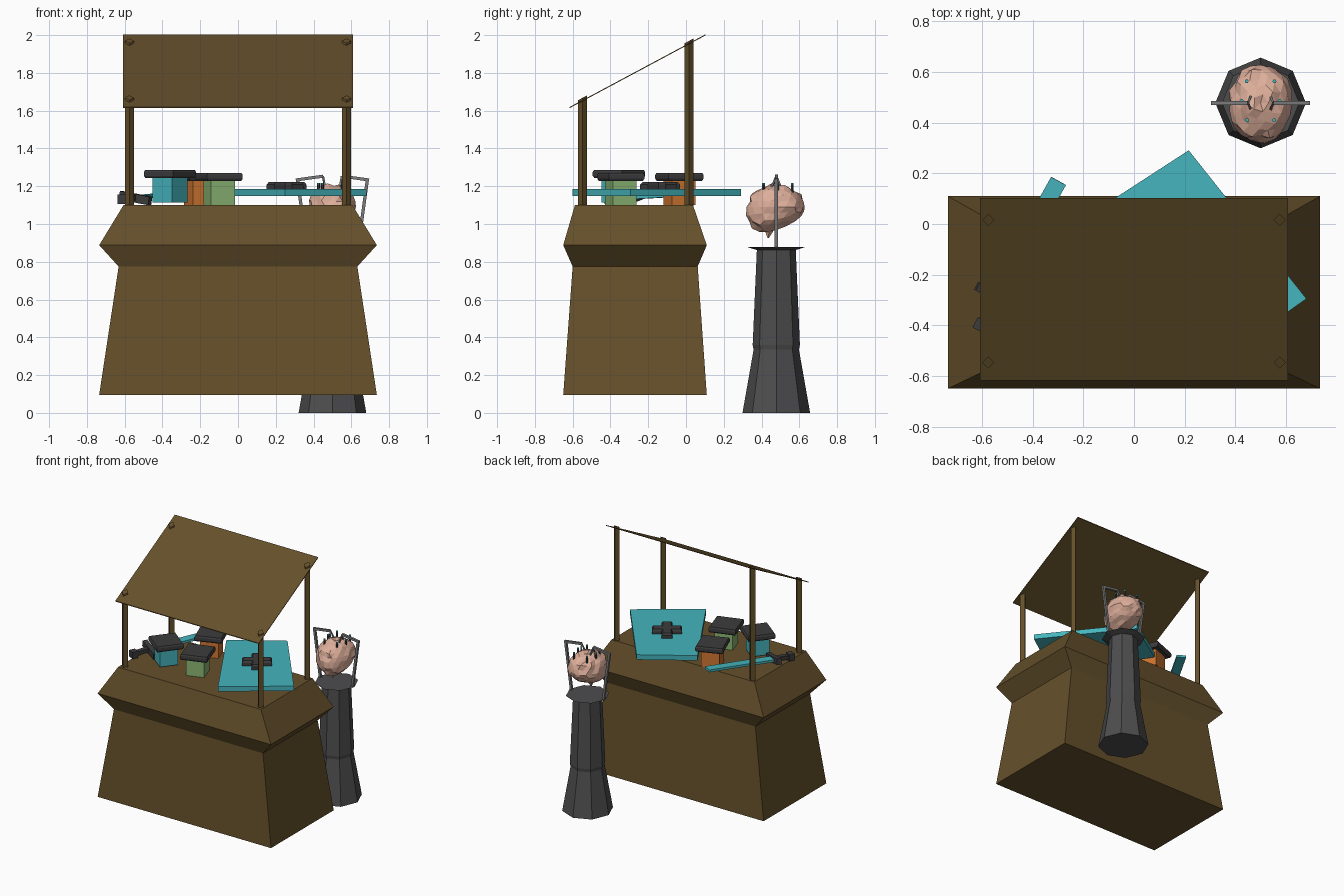
import bpy, bmesh, random
from math import sin, cos, pi, radians, atan2
from mathutils import Vector

if "Cube" in bpy.data.objects:
    bpy.data.objects.remove(bpy.data.objects["Cube"])

random.seed(4)


def material(name, rgb):
    m = bpy.data.materials.new(name)
    m.diffuse_color = (*rgb, 1)
    m.use_nodes = True
    m.node_tree.nodes["Principled BSDF"].inputs["Base Color"].default_value = m.diffuse_color
    return m


WOOD = material("wood", (0.13, 0.08, 0.024))
TEAL = material("teal", (0.06, 0.46, 0.51))
DARK = material("dark", (0.045, 0.045, 0.048))
STONE = material("stone", (0.075, 0.075, 0.078))
METAL = material("metal", (0.2, 0.2, 0.2))
ORANGE = material("orange", (0.62, 0.18, 0.03))
GREEN = material("green", (0.26, 0.46, 0.17))
FLESH = material("flesh", (0.72, 0.42, 0.32))


def finish(bm, name, mat):
    bmesh.ops.recalc_face_normals(bm, faces=bm.faces)
    me = bpy.data.meshes.new(name)
    bm.to_mesh(me)
    bm.free()
    me.materials.append(mat)
    ob = bpy.data.objects.new(name, me)
    bpy.context.collection.objects.link(ob)
    return ob


def loft(name, rings, mat):
    """Closed solid through a list of equally sized point rings."""
    bm = bmesh.new()
    vs = [[bm.verts.new(p) for p in r] for r in rings]
    n = len(vs[0])
    for a, b in zip(vs, vs[1:]):
        for i in range(n):
            j = (i + 1) % n
            bm.faces.new((a[i], a[j], b[j], b[i]))
    bm.faces.new(vs[0])
    bm.faces.new(vs[-1])
    return finish(bm, name, mat)


def rect(x0, x1, y0, y1, z):
    return [(x0, y0, z), (x1, y0, z), (x1, y1, z), (x0, y1, z)]


def ngon(cx, cy, r, z, n):
    return [(cx + r * cos(2 * pi * i / n), cy + r * sin(2 * pi * i / n), z) for i in range(n)]


def turned(pts, cx, cy, angle, z):
    c, s = cos(angle), sin(angle)
    return [(cx + x * c - y * s, cy + x * s + y * c, z) for x, y in pts]


def square(s):
    h = s / 2
    return [(-h, -h), (h, -h), (h, h), (-h, h)]


def bar(name, a, b, w, h, mat):
    """Box bar from a to b, w wide and h thick."""
    a, b = Vector(a), Vector(b)
    d = (b - a).normalized()
    side = d.cross(Vector((0, 0, 1)))
    side = side.normalized() if side.length > 0.01 else Vector((1, 0, 0))
    up = side.cross(d)
    rings = [[p + side * sx * w / 2 + up * sy * h / 2
              for sx, sy in ((-1, -1), (1, -1), (1, 1), (-1, 1))] for p in (a, b)]
    return loft(name, rings, mat)


# Counter
loft("counter", [rect(-0.735, 0.735, -0.65, 0.11, 0.095),
                 rect(-0.632, 0.632, -0.6, 0.062, 0.775),
                 rect(-0.735, 0.735, -0.65, 0.11, 0.888),
                 rect(-0.606, 0.606, -0.588, 0.037, 1.1)], WOOD)

# Sloping roof sheet and its posts
SLOPE = 0.385 / 0.72


def roof_z(y):
    return 1.613 + (y + 0.617) * SLOPE


roof = [(x, y, roof_z(y)) for x, y in ((-0.608, -0.617), (0.608, -0.617), (0.608, 0.103), (-0.608, 0.103))]
loft("roof", [roof, [(x, y, z + 0.006) for x, y, z in roof]], WOOD)
for x in (-0.575, 0.575):
    for row, y in (("front", -0.547), ("rear", 0.016)):
        base = ngon(x, y, 0.024, 1.08, 4)
        loft(row + "_post", [base, [(px, py, roof_z(py) + 0.018) for px, py, _ in base]], WOOD)

# Large tapered slab with a cross on it
slab = [(-0.14, 0.06), (0.25, -0.6), (0.681, -0.295), (0.216, 0.291)]
loft("slab", [[(x, y, z) for x, y in slab] for z in (1.148, 1.186)], TEAL)


def cross(l, w):
    return [(-l, -w), (-w, -w), (-w, -l), (w, -l), (w, -w), (l, -w),
            (l, w), (w, w), (w, l), (-w, l), (-w, w), (-l, w)]


loft("slab_cross", [turned(cross(l, w), 0.257, -0.137, radians(35), z)
                    for l, w, z in ((0.104, 0.037, 1.184), (0.104, 0.037, 1.208), (0.094, 0.029, 1.222))], DARK)

# Three lidded jars
for name, x, y, deg, z, mat in (("teal", -0.36, -0.355, 52, 1.115, TEAL),
                                ("orange", -0.2, -0.035, 21, 1.1, ORANGE),
                                ("green", -0.1, -0.345, 18, 1.1, GREEN)):
    a = radians(deg)
    loft(name + "_jar", [turned(square(0.132), x, y, a, z + h) for h in (0, 0.135)], mat)
    loft(name + "_lid", [turned(square(s), x, y, a, z + h)
                         for s, h in ((0.185, 0.128), (0.198, 0.14), (0.198, 0.16), (0.188, 0.171))], DARK)

# Flat blade with guard, grip and pommel
tip, heel, end = Vector((-0.298, 0.17, 1.165)), Vector((-0.55, -0.285, 1.14)), Vector((-0.605, -0.4, 1.13))
bar("blade", heel, tip, 0.067, 0.018, TEAL)
bar("blade_guard", heel + Vector((-0.07, 0.04, 0.012)), heel + Vector((0.085, -0.047, -0.018)), 0.035, 0.045, DARK)
bar("blade_grip", heel, end, 0.035, 0.03, DARK)
bar("blade_pommel", end + Vector((0.01, 0.02, 0)), end + Vector((-0.01, -0.02, 0)), 0.05, 0.05, DARK)

# Octagonal pedestal
CX, CY = 0.5, 0.478
loft("pedestal", [ngon(CX, CY, r, z, 8) for r, z in
                  ((0.179, 0), (0.12, 0.335), (0.125, 0.36), (0.103, 0.862), (0.153, 0.878))], STONE)

# Brain: lumpy faceted ball with a groove along the top and a short stem
bm = bmesh.new()
bmesh.ops.create_icosphere(bm, subdivisions=3, radius=1)
for v in bm.verts:
    p = v.co.copy()
    k = 1 + random.uniform(-0.07, 0.05)
    if p.z > 0:
        k -= 0.16 * max(0, 1 - abs(p.x) / 0.22) * p.z
    z = p.z * k * 0.125
    if z < 0:
        z *= 1.0 - 0.3 * p.y
    v.co = (CX + p.x * k * 0.126, CY + p.y * k * 0.157 + 0.15 * min(z, 0), 1.09 + z)
finish(bm, "brain", FLESH)
loft("brain_stem", [ngon(CX, y, r, z, 5) for y, r, z in
                    ((0.45, 0.035, 1.0), (0.44, 0.022, 0.96), (0.435, 0.004, 0.926))], FLESH)

# Wire frame arms holding the brain, and electrodes
for s in (-1, 1):
    foot = (CX + s * 0.135, CY, 0.872)
    top = (CX + s * 0.185, CY, 1.235)
    inner = (CX + s * 0.05, CY, 1.253)
    bar("frame_upright", foot, top, 0.017, 0.017, METAL)
    bar("frame_arm", (CX + s * 0.194, CY, 1.233), inner, 0.016, 0.016, METAL)
    for dy in (-0.035, 0.035):
        bar("frame_prong", inner, (CX + s * 0.035, CY + dy, 1.17), 0.009, 0.009, METAL)
    for dx, dy in ((0.055, 0.085), (0.075, 0.008), (0.053, -0.068)):
        x, y = CX + s * dx, CY + dy
        loft("electrode", [ngon(x, y, 0.008, z, 6) for z in (1.15, 1.208)], DARK)
        loft("electrode_tip", [ngon(x, y, 0.008, z, 6) for z in (1.208, 1.218)], TEAL)
